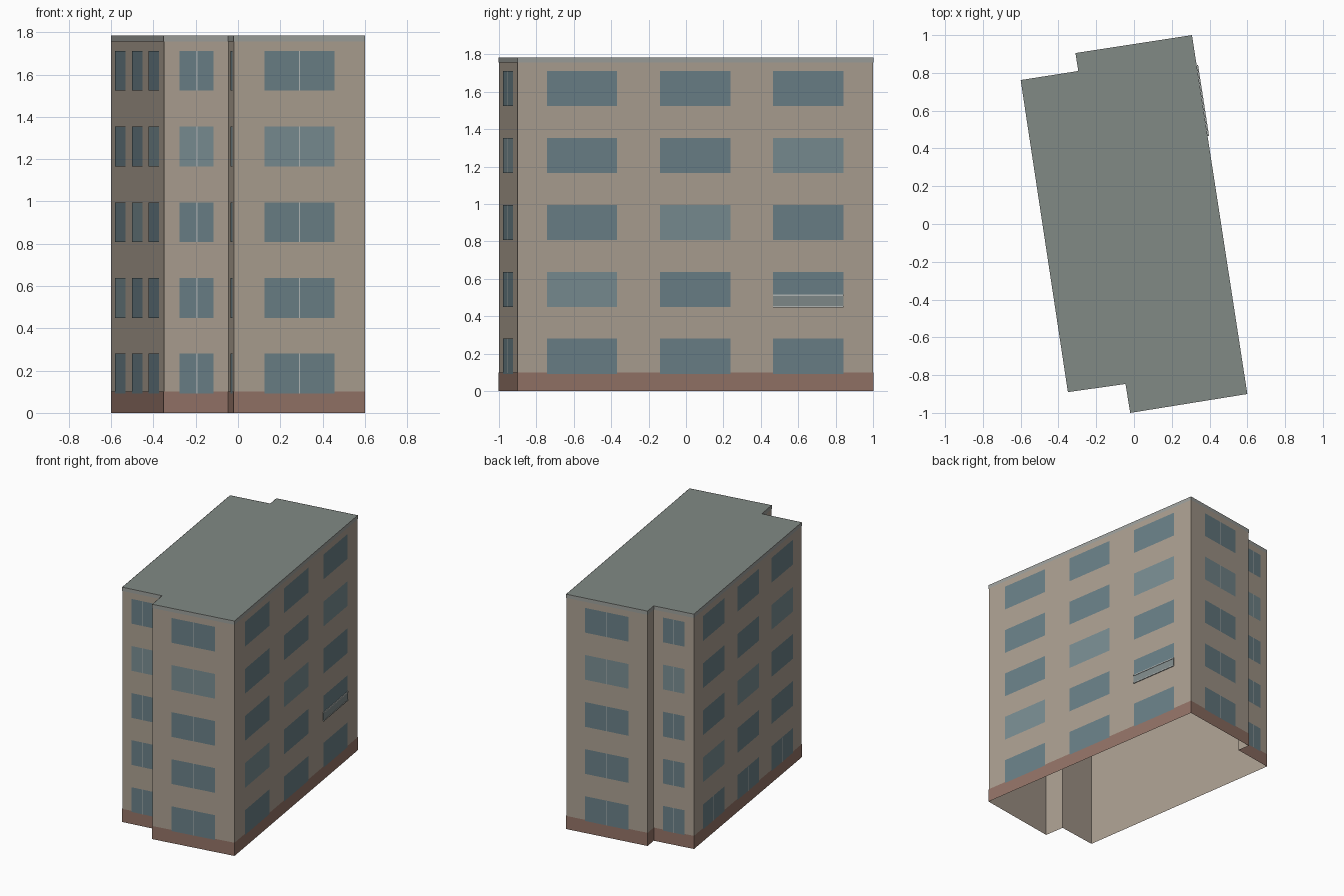
import bpy, bmesh
from mathutils import Vector

if "Cube" in bpy.data.objects:
    bpy.data.objects.remove(bpy.data.objects["Cube"])

H = 1.785
Z = Vector((0, 0, 1))
# Footprint, counter-clockwise from the front step corner
PLAN = [Vector((x, y, 0)) for x, y in [
    (-0.02, -1.0), (0.60, -0.90), (0.307, 1.0), (-0.31, 0.905),
    (-0.295, 0.81), (-0.60, 0.762), (-0.35, -0.89), (-0.045, -0.847)]]
N = len(PLAN)


def material(name, r, g, b):
    m = bpy.data.materials.new(name)
    m.diffuse_color = [(c / 255) ** 2.2 for c in (r, g, b)] + [1]
    m.use_nodes = True
    m.node_tree.nodes["Principled BSDF"].inputs["Base Color"].default_value = m.diffuse_color
    return m


WALL = material("beige_wall", 170, 158, 144)
ROOF = material("grey_roof", 128, 136, 132)
BASE = material("brown_base", 146, 115, 103)
TRIM = material("pale_trim", 156, 158, 154)
GLASS = material("blue_glass", 106, 127, 134)
PALE = material("pale_glass", 120, 140, 145)
FRAME = material("window_frame", 178, 184, 182)
PANEL = material("grey_panel", 128, 138, 138)


def make(name, polys, mat):
    bm = bmesh.new()
    for p in polys:
        bm.faces.new([bm.verts.new(v) for v in p])
    bmesh.ops.remove_doubles(bm, verts=bm.verts, dist=1e-5)
    me = bpy.data.meshes.new(name)
    bm.to_mesh(me)
    bm.free()
    me.materials.append(mat)
    ob = bpy.data.objects.new(name, me)
    bpy.context.collection.objects.link(ob)
    return ob


def wall_dir(i):
    a, b = PLAN[i % N], PLAN[(i + 1) % N]
    d = (b - a).normalized()
    return a, b, d.cross(Z)


def ring(z0, z1, off=0.0):
    # Vertical strip around the whole footprint, pushed out by off
    pts = [PLAN[i] + (wall_dir(i - 1)[2] + wall_dir(i)[2]) * off for i in range(N)]
    return [[pts[i] + Z * z0, pts[(i + 1) % N] + Z * z0,
             pts[(i + 1) % N] + Z * z1, pts[i] + Z * z1] for i in range(N)]


def patch(i, t0, t1, z0, z1, off):
    # Rectangle on wall i between fractions t0 and t1
    a, b, n = wall_dir(i)
    p, q = a.lerp(b, t0) + n * off, a.lerp(b, t1) + n * off
    return [p + Z * z0, q + Z * z0, q + Z * z1, p + Z * z1]


# Shell: open underneath
make("walls", ring(0, H), WALL)
make("roof", [[p + Z * H for p in PLAN]], ROOF)
make("base_band", ring(0, 0.10, 0.0015), BASE)
make("roof_trim", ring(1.757, H, 0.0015), TRIM)

# Windows per wall: list of column spans
SIDE = [(0.082, 0.28), (0.401, 0.599), (0.718, 0.916)]
LAYOUT = {0: [(0.234, 0.766)], 1: SIDE, 2: [(0.234, 0.766)],
          4: [(0.24, 0.77)], 5: SIDE, 6: [(0.24, 0.77)], 7: [(0.45, 0.85)]}
NAMES = {0: "front", 1: "right", 2: "back", 4: "back_recess",
         5: "left", 6: "front_recess", 7: "front_step"}

for wall, spans in LAYOUT.items():
    dark, pale, bars = [], [], []
    for floor in range(5):
        z0 = 0.092 + 0.358 * floor
        z1 = z0 + 0.188
        for col, (t0, t1) in enumerate(spans):
            light = floor == col + 1 if len(spans) == 3 else floor == 3
            (pale if light else dark).append(patch(wall, t0, t1, z0, z1, 0.0025))
            # Centre mullion
            if wall in (0, 2, 4, 6) or (wall == 5 and floor == 0):
                a, b, _ = wall_dir(wall)
                h = 0.003 / (b - a).length
                m = (t0 + t1) / 2
                bars.append(patch(wall, m - h, m + h, z0, z1, 0.0035))
    make(NAMES[wall] + "_windows", dark, GLASS)
    make(NAMES[wall] + "_pale_windows", pale, PALE)
    if bars:
        make(NAMES[wall] + "_mullions", bars, FRAME)


def slab(name, wall, t0, t1, z0, z1, depth, mat):
    # Shallow box standing out from a wall
    f, k = patch(wall, t0, t1, z0, z1, depth), patch(wall, t0, t1, z0, z1, 0.001)
    sides = [[k[i], k[(i + 1) % 4], f[(i + 1) % 4], f[i]] for i in range(4)]
    make(name, [f, k[::-1]] + sides, mat)


# Low balcony rail across one right-hand window
T0, T1 = SIDE[2]
slab("balcony_panel", 1, T0, T1, 0.452, 0.512, 0.005, PANEL)
slab("balcony_top_rail", 1, T0, T1, 0.508, 0.516, 0.008, FRAME)
slab("balcony_bottom_rail", 1, T0, T1, 0.447, 0.454, 0.008, FRAME)
